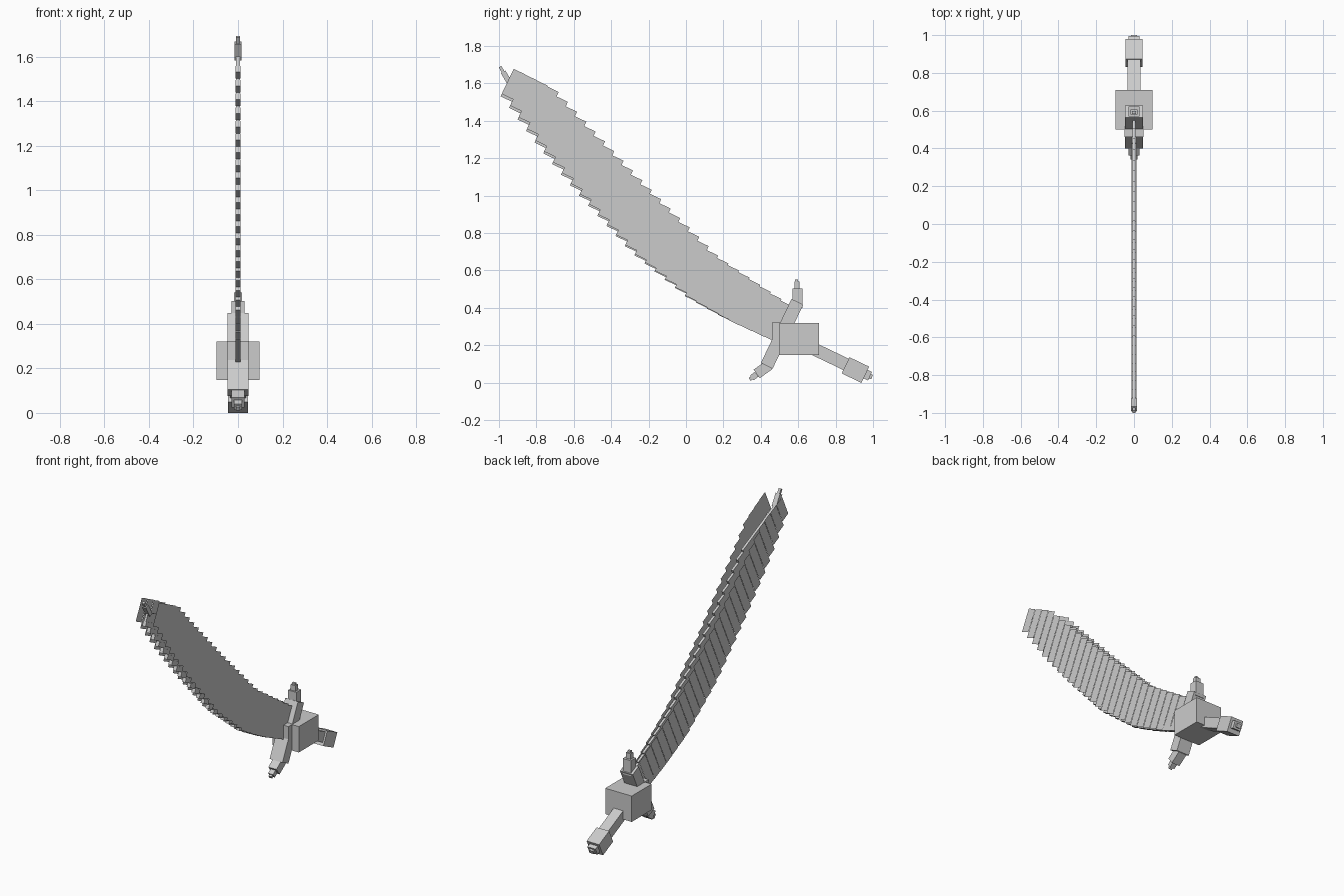
import bpy, bmesh
from math import radians, cos, sin
from mathutils import Vector, Matrix

cube = bpy.data.objects.get("Cube")
if cube:
    bpy.data.objects.remove(cube, do_unlink=True)

# Single grey for the whole sword
grey = bpy.data.materials.new("plain_grey")
grey.use_nodes = True
colour = (0.6, 0.6, 0.6, 1)
grey.diffuse_color = colour
grey.node_tree.nodes["Principled BSDF"].inputs["Base Color"].default_value = colour

TILT = radians(25.6)
ORIGIN = Vector((0, 0.5, 0.27))
ALONG = Vector((0, -cos(TILT), sin(TILT)))    # from grip toward blade tip
ACROSS = Vector((0, sin(TILT), cos(TILT)))    # from cutting edge toward back


def at(x, u, v):
    return ORIGIN + Vector((x, 0, 0)) + ALONG * u + ACROSS * v


def finish(name, bm):
    mesh = bpy.data.meshes.new(name)
    bm.to_mesh(mesh)
    bm.free()
    mesh.materials.append(grey)
    obj = bpy.data.objects.new(name, mesh)
    bpy.context.scene.collection.objects.link(obj)


def add_block(bm, half_x, u0, u1, v0, v1):
    """Block lined up with the tilted sword."""
    frame = Matrix((Vector((1, 0, 0)), ALONG, ACROSS)).transposed().to_4x4()
    frame.translation = at(0, (u0 + u1) / 2, (v0 + v1) / 2)
    size = Matrix.Diagonal((2 * half_x, u1 - u0, v1 - v0, 1))
    bmesh.ops.create_cube(bm, size=1, matrix=frame @ size)


def block(name, *dims):
    bm = bmesh.new()
    add_block(bm, *dims)
    bmesh.ops.recalc_face_normals(bm, faces=bm.faces)
    finish(name, bm)


def rod(name, start, end, half_x, half_t):
    """Block running between two (y, z) points."""
    a, b = Vector((0, *start)), Vector((0, *end))
    d = (b - a).normalized()
    side = Vector((1, 0, 0)).cross(d)
    frame = Matrix((Vector((1, 0, 0)), d, side)).transposed().to_4x4()
    frame.translation = (a + b) / 2
    bm = bmesh.new()
    size = Matrix.Diagonal((2 * half_x, (b - a).length, 2 * half_t, 1))
    bmesh.ops.create_cube(bm, size=1, matrix=frame @ size)
    finish(name, bm)


def sample(points, u):
    for (a, va), (b, vb) in zip(points, points[1:]):
        if u <= b:
            return va + (vb - va) * max(0, u - a) / (b - a)
    return points[-1][1]


# Blade outline in tilted coordinates
EDGE = [(0, -.055), (.3, -.06), (.53, -.047), (.907, .042), (1.32, .21), (1.605, .34), (1.89, .493)]
BACK = [(0, .155), (.45, .22), (.97, .4), (1.37, .55), (1.63, .652), (1.89, .657)]
STEPS = 28
LENGTH = 1.89
steps = []
for i in range(STEPS):
    u0, u1 = LENGTH * i / STEPS, LENGTH * (i + 1) / STEPS
    steps.append((u0, u1, sample(EDGE, u1), sample(BACK, u0)))

# Thin stepped side sheets, spreading apart toward the tip
for side, sign in (("left", 1), ("right", -1)):
    bm = bmesh.new()
    for i, (u0, u1, lo, hi) in enumerate(steps):
        t = i / (STEPS - 1)
        x = sign * (0.013 + 0.05 * t)
        low = lo + .014 * t
        corners = [(u0, low), (u1, low), (u1, hi), (u0, hi)]
        if sign > 0:
            corners.reverse()
        bm.faces.new([bm.verts.new(at(x, u, v)) for u, v in corners])
    finish("blade_sheet_" + side, bm)

# Narrow core between the sheets, with thicker teeth on the cutting edge
core, teeth = bmesh.new(), bmesh.new()
for u0, u1, lo, hi in steps:
    add_block(core, 0.008, u0, u1, lo + .02, min(hi - .003, .58))
    add_block(teeth, 0.012, u0, u1, lo, lo + .03)
for name, bm in (("blade_core", core), ("edge_teeth", teeth)):
    bmesh.ops.recalc_face_normals(bm, faces=bm.faces)
    finish(name, bm)

# Hook at the blade tip
rod("tip_hook", (-.935, 1.59), (-.978, 1.662), .016, .014)
rod("tip_hook_point", (-.978, 1.662), (-.994, 1.69), .009, .008)

# Guard block and the collar that holds the blade root
for name, centre, size in (
        ("guard_block", (0, .605, .234), (.195, .21, .172)),
        ("blade_collar", (0, .485, .28), (.098, .05, .085))):
    bm = bmesh.new()
    bmesh.ops.create_cube(bm, size=1, matrix=Matrix.Translation(centre)
                          @ Matrix.Diagonal((*size, 1)))
    finish(name, bm)

# Crossguard and its bent ends
block("crossguard", .047, -.051, .019, -.192, .188)
rod("upper_guard_end", (.596, .40), (.596, .503), .03, .026)
rod("upper_guard_knob", (.593, .503), (.593, .54), .018, .014)
rod("upper_guard_point", (.591, .54), (.591, .553), .01, .008)
rod("lower_guard_end", (.445, .095), (.378, .047), .03, .028)
rod("lower_guard_knob", (.378, .045), (.352, .026), .018, .016)
rod("lower_guard_point", (.352, .026), (.340, .018), .01, .009)

# Grip and pommel
block("grip", .035, -.40, -.08, -.035, .032)
block("pommel", .046, -.512, -.395, -.055, .041)
block("pommel_cap", .03, -.538, -.512, -.028, .022)
block("pommel_button", .016, -.55, -.538, -.016, .01)
